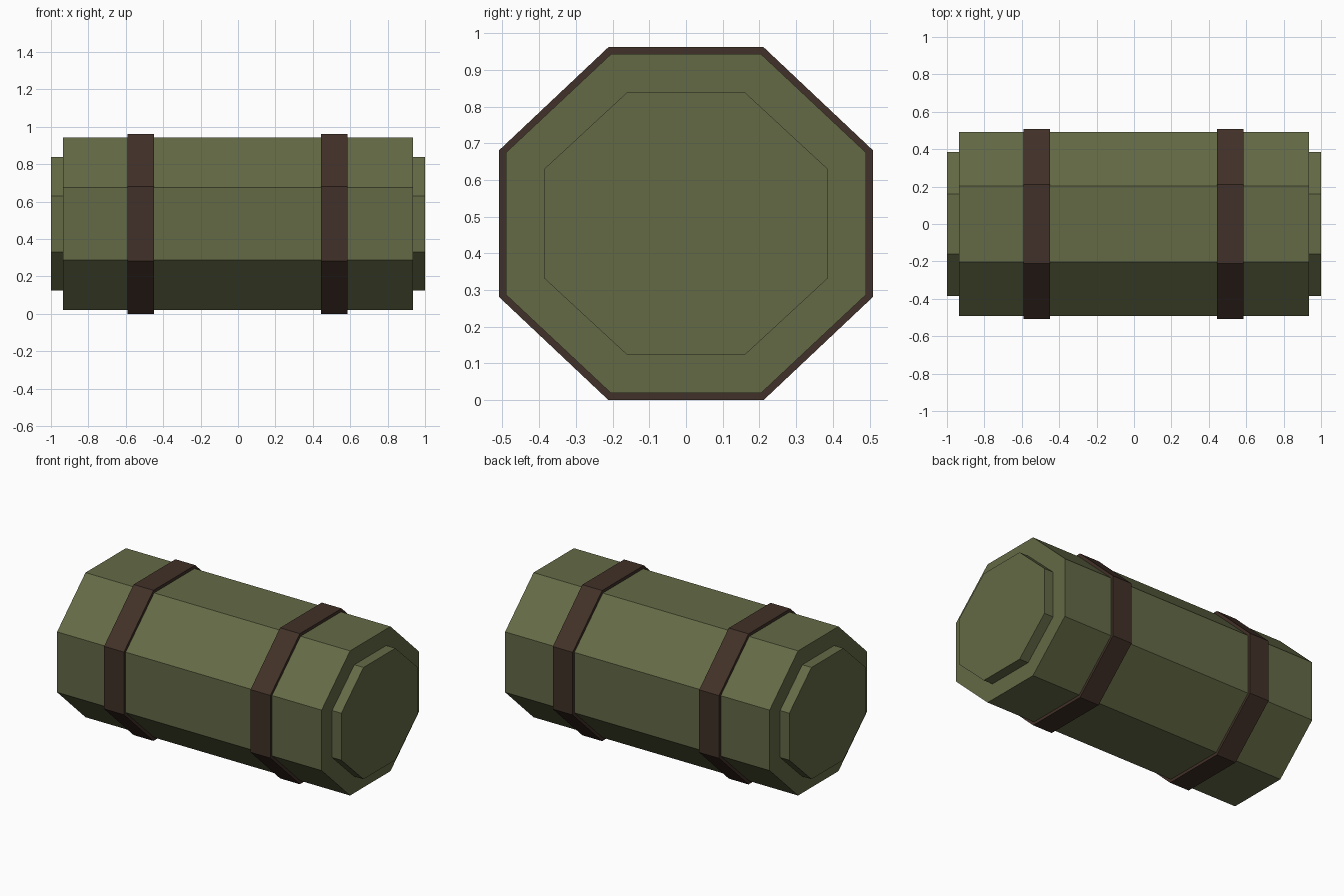
import bpy
import bmesh

if "Cube" in bpy.data.objects:
    bpy.data.objects.remove(bpy.data.objects["Cube"])

CENTRE_Z = 0.481


def material(name, rgb):
    mat = bpy.data.materials.new(name)
    mat.diffuse_color = (*rgb, 1.0)
    mat.use_nodes = True
    mat.node_tree.nodes["Principled BSDF"].inputs["Base Color"].default_value = mat.diffuse_color
    return mat


def octagon(half_y, half_z, flat_y, flat_z):
    """Corners of an eight-sided section with chamfered corners."""
    return [(half_y, -flat_z), (half_y, flat_z), (flat_y, half_z), (-flat_y, half_z),
            (-half_y, flat_z), (-half_y, -flat_z), (-flat_y, -half_z), (flat_y, -half_z)]


def loft(name, stations, mat, closed=False):
    """Skin a row of (x, section) stations; either cap the ends or join them."""
    bm = bmesh.new()
    rings = [[bm.verts.new((x, y, CENTRE_Z + z)) for y, z in section]
             for x, section in stations]
    pairs = list(zip(rings, rings[1:]))
    if closed:
        pairs.append((rings[-1], rings[0]))
    else:
        bm.faces.new(rings[0])
        bm.faces.new(rings[-1])
    for a, b in pairs:
        for i in range(8):
            j = (i + 1) % 8
            bm.faces.new((a[i], a[j], b[j], b[i]))
    bmesh.ops.recalc_face_normals(bm, faces=bm.faces)
    mesh = bpy.data.meshes.new(name)
    bm.to_mesh(mesh)
    bm.free()
    mesh.materials.append(mat)
    obj = bpy.data.objects.new(name, mesh)
    bpy.context.collection.objects.link(obj)
    return obj


olive = material("olive canvas", (0.127, 0.144, 0.061))
brown = material("dark brown leather", (0.053, 0.030, 0.021))

body_section = octagon(0.491, 0.462, 0.204, 0.193)
end_section = octagon(0.385, 0.357, 0.161, 0.150)
strap_section = octagon(0.509, 0.481, 0.211, 0.200)

# Rolled body with a smaller raised step at each end
loft("bedroll", [(-1.0, end_section), (-0.935, end_section), (-0.935, body_section),
                 (0.935, body_section), (0.935, end_section), (1.0, end_section)], olive)

# Two straps wrapped around the body
for side, x in (("left", -0.52), ("right", 0.515)):
    a, b = x - 0.07, x + 0.07
    loft(f"{side}_strap", [(a, body_section), (a, strap_section),
                           (b, strap_section), (b, body_section)], brown, closed=True)
